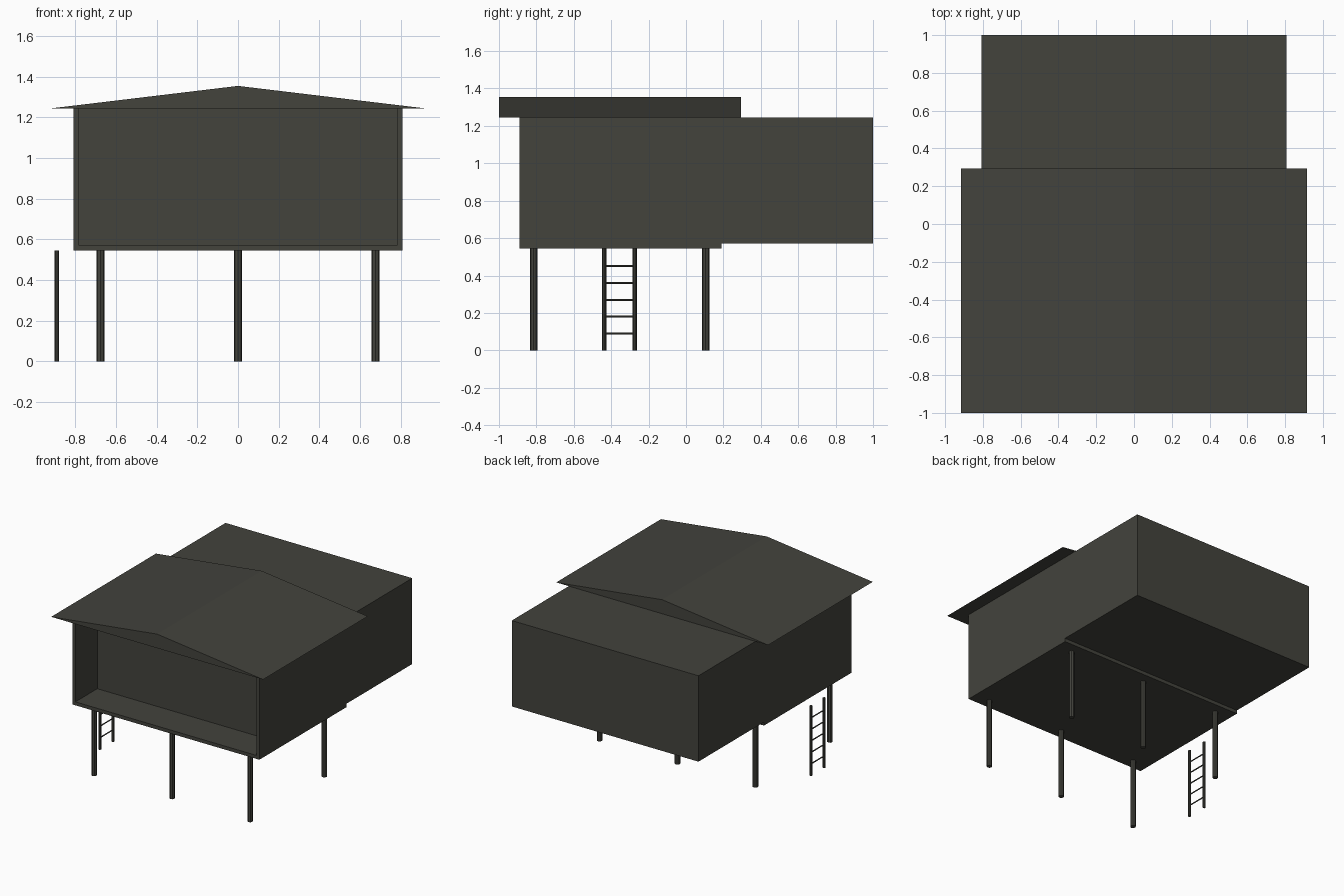
import bpy, bmesh, math
from mathutils import Vector, Matrix

if "Cube" in bpy.data.objects:
    bpy.data.objects.remove(bpy.data.objects["Cube"])

grey = bpy.data.materials.new("dark olive grey")
grey.diffuse_color = (0.056, 0.056, 0.046, 1)
grey.use_nodes = True
grey.node_tree.nodes["Principled BSDF"].inputs["Base Color"].default_value = grey.diffuse_color


def finish(name, bm):
    bmesh.ops.recalc_face_normals(bm, faces=bm.faces)
    me = bpy.data.meshes.new(name)
    bm.to_mesh(me)
    bm.free()
    me.materials.append(grey)
    ob = bpy.data.objects.new(name, me)
    bpy.context.collection.objects.link(ob)
    return ob


def prism(name, points, offset):
    """Extrude a closed outline along an offset."""
    bm = bmesh.new()
    face = bm.faces.new([bm.verts.new(p) for p in points])
    res = bmesh.ops.extrude_face_region(bm, geom=[face], use_keep_orig=True)
    verts = [g for g in res["geom"] if isinstance(g, bmesh.types.BMVert)]
    bmesh.ops.translate(bm, verts=verts, vec=Vector(offset))
    return finish(name, bm)


def box(name, lo, hi):
    return prism(name, [(lo[0], lo[1], lo[2]), (hi[0], lo[1], lo[2]),
                        (hi[0], hi[1], lo[2]), (lo[0], hi[1], lo[2])],
                 (0, 0, hi[2] - lo[2]))


def rod(name, a, b, radius, sides):
    a, b = Vector(a), Vector(b)
    bm = bmesh.new()
    bmesh.ops.create_cone(bm, cap_ends=True, segments=sides, radius1=radius,
                          radius2=radius, depth=(b - a).length)
    rot = (b - a).to_track_quat('Z', 'Y').to_matrix().to_4x4()
    bm.transform(Matrix.Translation((a + b) / 2) @ rot)
    return finish(name, bm)


W, T = 0.808, 0.024          # half width, wall thickness
FRONT, PORCH, BACK = -0.89, -0.62, 1.0
FLOOR, DECK, EAVE, RIDGE = 0.545, 0.572, 1.244, 1.354

# Cabin: plan outline with the open porch recessed in the front
prism("cabin", [(-W, FRONT, DECK), (-W + T, FRONT, DECK), (-W + T, PORCH, DECK),
                (W - T, PORCH, DECK), (W - T, FRONT, DECK), (W, FRONT, DECK),
                (W, BACK, DECK), (-W, BACK, DECK)], (0, 0, EAVE - DECK))

# Floor deck under the front part
box("floor_deck", (-W, FRONT, FLOOR), (W, 0.19, DECK))

# Gable roof
prism("gable_roof", [(-0.917, -1, EAVE), (0.917, -1, EAVE), (0, -1, RIDGE)],
      (0, 1.295, 0))

# Stilts
for y, row in ((-0.815, "front"), (0.105, "rear")):
    for x, side in ((-0.675, "left"), (0, "middle"), (0.675, "right")):
        rod(f"{row}_{side}_stilt", (x, y, 0), (x, y, FLOOR), 0.02, 8)

# Ladder on the left
LX, Y1, Y2 = -0.89, -0.437, -0.274
for i, y in enumerate((Y1, Y2)):
    rod(f"ladder_rail_{i + 1}", (LX, y, 0), (LX, y, FLOOR), 0.011, 8)
for i in range(5):
    z = 0.09 * (i + 1)
    rod(f"ladder_rung_{i + 1}", (LX, Y1, z), (LX, Y2, z), 0.005, 6)
